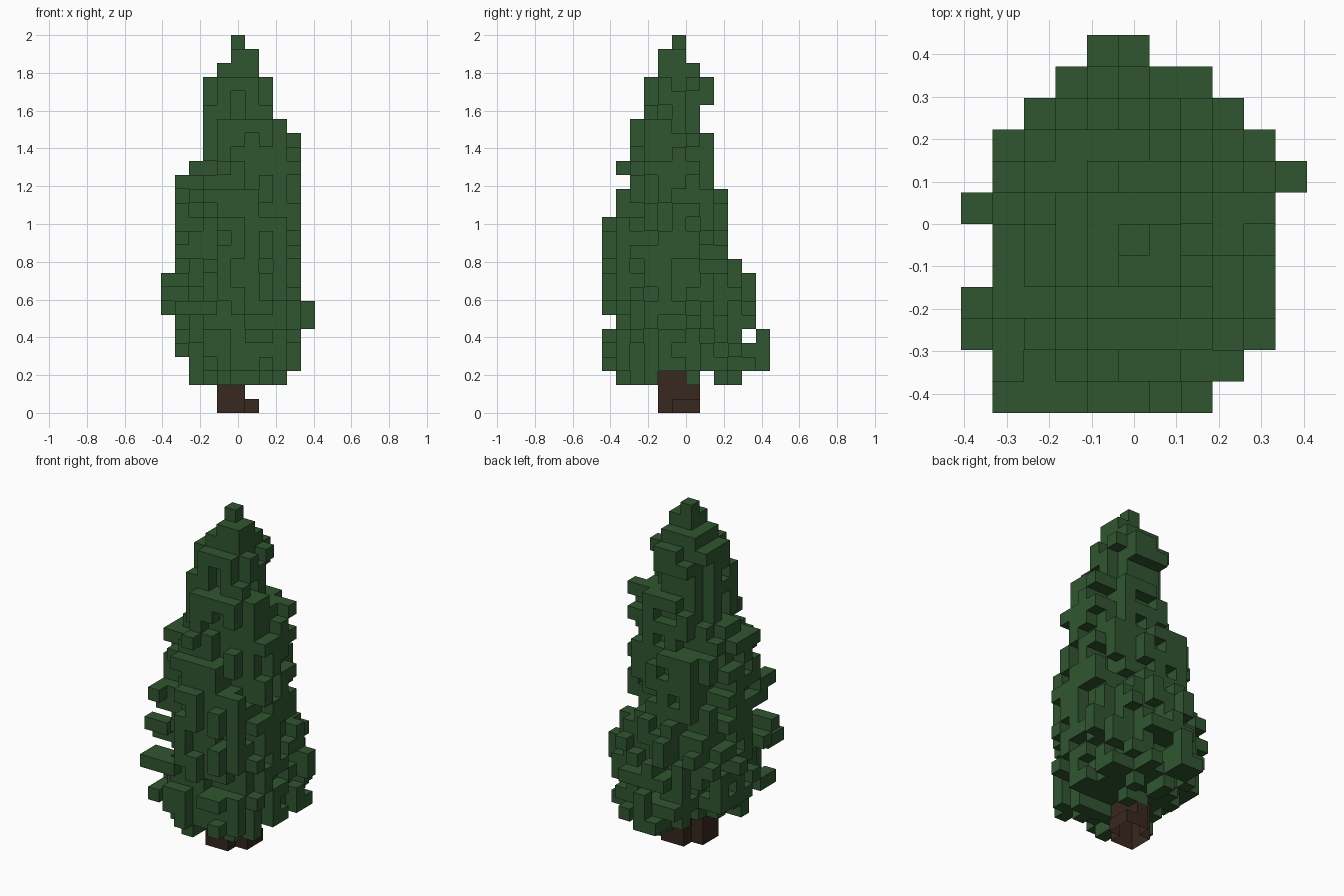
import bpy
import bmesh
import random
from mathutils import Vector

cube = bpy.data.objects.get("Cube")
if cube:
    bpy.data.objects.remove(cube)

LAYERS = 27
V = 2 / LAYERS  # size of one block
rng = random.Random(11)

# Foliage outline from the skirt up: repeat, left, right, front, back (in blocks)
OUTLINE = [
    (1, -3, 4, -6, 4), (1, -4, 4, -6, 4), (1, -4, 4, -6, 3),
    (1, -4, 4, -5, 4), (3, -4, 4, -6, 4), (1, -4, 4, -6, 3), (3, -4, 4, -6, 2),
    (2, -4, 4, -5, 2), (1, -4, 4, -4, 1), (1, -3, 4, -4, 1), (2, -2, 3, -4, 1),
    (1, -2, 3, -4, 0), (1, -2, 2, -3, 0), (2, -2, 2, -3, 1), (1, -1, 1, -2, 0),
    (1, 0, 1, -2, -1), (1, 0, 0, -1, -1),
]

# Left and right limit of each row, from front to back
ROW_LIMITS = [(-4, 2), (-4, 3), (-4, 4), (-4, 4), (-4, 4), (-4, 4),
              (-4, 4), (-4, 4), (-4, 4), (-3, 3), (-2, 2), (-1, 0)]

CORE, SHELL = 0.52, 0.53  # solid inside and ragged rim of each layer


def make_material(name, color):
    mat = bpy.data.materials.new(name)
    mat.use_nodes = True
    mat.diffuse_color = color
    mat.node_tree.nodes["Principled BSDF"].inputs["Base Color"].default_value = color
    return mat


def box(x, y, z, w=1, d=1, h=1):
    """All cells of a box of blocks."""
    return {(x + i, y + j, z + k) for i in range(w) for j in range(d) for k in range(h)}


def inside_rows(x, y):
    low, high = ROW_LIMITS[y + 6]
    return low <= x <= high


def build_blocks(name, cells, mat):
    """Skin a set of cells with the square faces that are exposed above ground."""
    bm = bmesh.new()
    corners = {}

    def vert(p):
        key = tuple(round(c * 2) for c in p)
        if key not in corners:
            corners[key] = bm.verts.new((p.x * V, (p.y + 0.5) * V, (p.z + 0.5) * V))
        return corners[key]

    for cell in sorted(cells):
        center = Vector(cell)
        for axis in range(3):
            for sign in (-1, 1):
                n = Vector((0, 0, 0))
                n[axis] = sign
                near = tuple(int(c) for c in center + n)
                if near in cells or near[2] < 0:
                    continue
                # u, w and n are right-handed, so faces point outward
                u = Vector((0, 0, 0))
                u[(axis + 1) % 3] = 1
                w = n.cross(u)
                mid = center + n / 2
                ring = [(-1, -1), (1, -1), (1, 1), (-1, 1)]
                bm.faces.new([vert(mid + u * a / 2 + w * b / 2) for a, b in ring])
    mesh = bpy.data.meshes.new(name)
    bm.to_mesh(mesh)
    bm.free()
    mesh.materials.append(mat)
    obj = bpy.data.objects.new(name, mesh)
    bpy.context.collection.objects.link(obj)


# Trunk, open below, with one back block and a low root at its side
trunk = box(-1, -2, 0, 2, 2, 3) | box(0, 0, 0, 1, 1, 2) | box(1, -1, 0, 1, 2)

# Foliage: a solid rounded core with a ragged shell of blocks
leaves = set()
rough = {}
z = 3
for repeat, left, right, front, back in OUTLINE:
    for _ in range(repeat):
        cx, cy = (left + right) / 2, (front + back) / 2
        a, b = (right - left + 1) / 2, (back - front + 1) / 2
        for x in range(left, right + 1):
            for y in range(front, back + 1):
                # Some bumps run on through several layers
                if (x, y) not in rough or rng.random() < 0.8:
                    rough[x, y] = rng.random()
                dist = abs((x - cx) / a) ** 2.1 + abs((y - cy) / b) ** 2.1
                bump = SHELL if rough[x, y] < 0.5 else 0
                if dist < CORE + bump and inside_rows(x, y):
                    leaves.add((x, y, z))
        # Reach the outline once on each side
        mx, my = round(cx), round(cy)
        if a > 2:
            mx += rng.choice((-1, 0))
            my += rng.choice((-1, 0, 1))
        leaves |= {(left, my, z), (right, my, z), (mx, front, z), (mx, back, z)}
        z += 1

# Single twigs that stick out of the shell
leaves |= box(4, 1, 6, 2, 1, 2) | box(3, 2, 5, 2, 1, 2)
leaves |= box(-5, 0, 7, 2) | box(-5, -3, 8, 2) | box(-5, -4, 9, 2)
leaves |= box(-4, -6, 7, 2, 2) | box(-4, -5, 4, 1, 2) | box(-4, -5, 12, 1, 2)
leaves |= box(-1, 4, 3, 2, 2) | box(0, 5, 4, 1, 1, 2) | box(-4, 2, 7, 2)
leaves |= box(3, 0, 19, 2) | box(3, -1, 18, 2) | box(-1, -5, 17, 1, 2)
leaves |= box(2, -3, 19, 2) | box(3, -3, 17, 2) | box(-1, -3, 21, 1, 1, 3)
leaves |= box(3, -4, 5, 2) | box(3, -4, 8, 2) | box(3, -4, 11, 2)

# Hanging blocks under the skirt, open around the trunk
leaves |= box(-3, -3, 2, 7) | box(-2, -4, 2, 2) | box(2, -4, 2) | box(-1, -5, 2)
leaves |= box(0, 0, 2, 2) | box(-2, 2, 2) | box(0, 2, 2, 1, 2) | box(2, 2, 2)
leaves -= trunk

# Drop loose blocks
STEPS = [(1, 0, 0), (-1, 0, 0), (0, 1, 0), (0, -1, 0), (0, 0, 1), (0, 0, -1)]
leaves = {c for c in leaves
          if any((c[0] + s[0], c[1] + s[1], c[2] + s[2]) in leaves for s in STEPS)}

build_blocks("trunk", trunk, make_material("bark brown", (0.039, 0.021, 0.014, 1)))
build_blocks("foliage", leaves, make_material("leaf green", (0.030, 0.092, 0.030, 1)))
